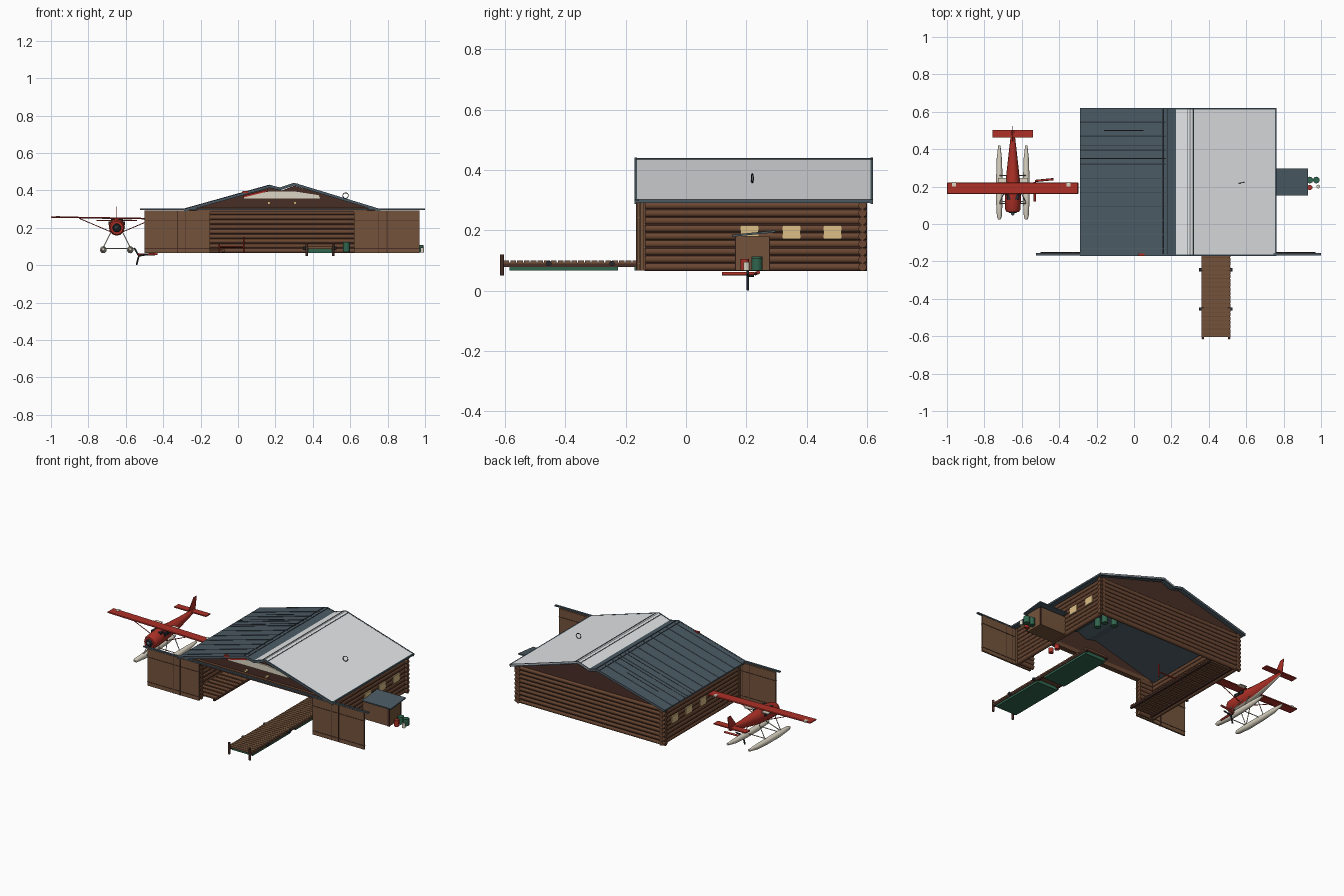
import bpy, bmesh, math
from mathutils import Vector

if "Cube" in bpy.data.objects:
    bpy.data.objects.remove(bpy.data.objects["Cube"])

def mat(name, r, g, b):
    m = bpy.data.materials.new(name)
    m.diffuse_color = (r, g, b, 1)
    m.use_nodes = True
    m.node_tree.nodes["Principled BSDF"].inputs["Base Color"].default_value = m.diffuse_color
    return m

LOG = mat("log_brown", 0.145, 0.063, 0.032)
PLANK = mat("plank_brown", 0.175, 0.088, 0.044)
DARK = mat("dark_brown", 0.065, 0.027, 0.019)
SLATE = mat("slate_metal", 0.070, 0.102, 0.125)
PALE = mat("pale_metal", 0.80, 0.82, 0.83)
RED = mat("red_paint", 0.42, 0.03, 0.02)
GREEN = mat("green_paint", 0.03, 0.13, 0.075)
CREAM = mat("cream_paint", 0.72, 0.67, 0.55)
BLACK = mat("black_metal", 0.02, 0.022, 0.028)
TAN = mat("window_tan", 0.72, 0.52, 0.24)

def finish(name, bm, m, smooth=False):
    bmesh.ops.recalc_face_normals(bm, faces=bm.faces)
    me = bpy.data.meshes.new(name)
    bm.to_mesh(me)
    bm.free()
    me.materials.append(m)
    ob = bpy.data.objects.new(name, me)
    bpy.context.collection.objects.link(ob)
    if smooth:
        bpy.context.view_layer.objects.active = ob
        ob.select_set(True)
        bpy.ops.object.shade_smooth_by_angle(angle=math.radians(50))
        ob.select_set(False)
    return ob

def add_box(bm, x0, x1, y0, y1, z0, z1):
    vs = bmesh.ops.create_cube(bm, size=1)["verts"]
    for v in vs:
        v.co = Vector(((x0, x1)[v.co.x > 0], (y0, y1)[v.co.y > 0], (z0, z1)[v.co.z > 0]))
    return vs

def boxes(name, m, *dims):
    bm = bmesh.new()
    for d in dims:
        add_box(bm, *d)
    return finish(name, bm, m)

def add_rod(bm, a, b, r, n=10):
    a, b = Vector(a), Vector(b)
    vs = bmesh.ops.create_cone(bm, cap_ends=True, segments=n, radius1=r, radius2=r, depth=(b - a).length)["verts"]
    q = (b - a).to_track_quat('Z', 'Y')
    for v in vs:
        v.co = q @ v.co + (a + b) / 2

def rods(name, m, segs, r, n=10):
    bm = bmesh.new()
    for a, b in segs:
        add_rod(bm, a, b, r, n)
    return finish(name, bm, m, True)

def prism(name, m, pts, y0, y1):
    """Extrude an xz outline along y."""
    bm = bmesh.new()
    f = bm.faces.new([bm.verts.new((x, y0, z)) for x, z in pts])
    g = bmesh.ops.extrude_face_region(bm, geom=[f])["geom"]
    for v in g:
        if isinstance(v, bmesh.types.BMVert):
            v.co.y = y1
    return finish(name, bm, m)

def loft(name, m, x, rings, n=12):
    """Elliptical sections along y: (y, z, half width, half height)."""
    bm = bmesh.new()
    loops = [[bm.verts.new((x + w * math.cos(2 * math.pi * i / n), y, z + h * math.sin(2 * math.pi * i / n)))
              for i in range(n)] for y, z, w, h in rings]
    for a, b in zip(loops, loops[1:]):
        for i in range(n):
            bm.faces.new((a[i], a[(i + 1) % n], b[(i + 1) % n], b[i]))
    bm.faces.new(loops[0])
    bm.faces.new(loops[-1])
    return finish(name, bm, m, True)

# Log walls: open front with short returns beside the opening
XL, XR, YF, YB, CX, R = -0.25, 0.72, -0.135, 0.585, 0.235, 0.0135
levels = [0.078 + 0.0255 * i for i in range(9)]
rods("left_log_wall", LOG, [((XL, YF, z), (XL, YB + 0.015, z)) for z in levels], R)
rods("right_log_wall", LOG, [((XR, YF, z), (XR, YB + 0.015, z)) for z in levels], R)
rods("back_log_wall", LOG, [((XL - 0.024, YB, z), (XR + 0.024, YB, z)) for z in levels], R)
rods("front_log_returns", LOG, [s for z in levels for s in
     (((XL, YF, z), (-0.15, YF, z)), ((0.62, YF, z), (XR, YF, z)))], R)
boxes("wall_chinking", DARK, (XL - .008, XL + .008, YF, YB, .068, .29), (XR - .008, XR + .008, YF, YB, .068, .29),
      (XL, XR, YB - .008, YB + .008, .068, .29))
boxes("corner_posts", PLANK, *[(x - .012, x + .012, -.153, -.14, .066, .292) for x in (XL, XR)])
boxes("front_header_beam", LOG, (XL + .03, XR - .03, -.156, YF + .01, .284, .309))

# Gables
gable = [(XL, .29), (XR, .29), (XR, .302), (.30, .425), (CX, .40), (.17, .415), (XL, .302)]
prism("front_gable", DARK, gable, YF - .004, YF + .006)
prism("back_gable", DARK, gable, YB - .006, YB + .006)
prism("gable_board", CREAM, [(.03, .357), (.44, .357), (.43, .375), (.30, .395), (.17, .395), (.04, .37)], -.147, -.139)
prism("gable_trim", RED, [(.03, .372), (.16, .405), (.16, .395), (.03, .362)], -.152, -.146)
rods("gable_lamps", TAN, [((x, -.165, .333), (x, -.147, .333)) for x in (.165, .305)], .008)
boxes("ridge_lamp", RED, (.025, .055, -.171, -.158, .387, .397))

# Roof with a shallow valley between two ridges
roof = [(-.29, .30), (.17, .428), (.225, .415), (.30, .44), (.76, .30)]
for name, m, pts in (("left_roof", SLATE, roof[:3]), ("right_roof", PALE, roof[2:])):
    low = [(x, z - .006) for x, z in reversed(pts)]
    prism(name, m, pts + low, -.165, .62)
prism("roof_lining", SLATE, [(x, z - .0065) for x, z in roof] + [(x, z - .010) for x, z in reversed(roof)], -.16, .615)
for name, y in (("front_fascia", -.17), ("back_fascia", .612)):
    prism(name, SLATE, [(x, z + .001) for x, z in roof] + [(x, z - .014) for x, z in reversed(roof)], y, y + .008)
rods("roof_seams", SLATE, [((-.288, -.13 + .075 * i, .301), (.168, -.13 + .075 * i, .4285)) for i in range(10)], .0025, 6)
rods("roof_seam_lines", BLACK, [((.155, -.16, .4245), (.155, .615, .4245)), ((.18, -.16, .4262), (.18, .615, .4262)),
     ((-.288, .35, .3005), (.168, .35, .428)), ((-.288, .42, .3005), (.168, .42, .428)),
     ((-.16, .50, .3365), (.05, .50, .395))], .0018, 6)
rods("ridge_trim", SLATE, [((x, -.165, z), (x, .62, z)) for x, z in ((.285, .4355), (.318, .4355))], .002, 6)
boxes("right_eave_gutter", SLATE, (.747, .762, -.17, .62, .292, .302))
bpy.ops.mesh.primitive_torus_add(major_radius=.015, minor_radius=.002, major_segments=16, minor_segments=6,
                                 location=(.575, .22, .372), rotation=(math.pi / 2, 0, .2))
bpy.context.object.name = "roof_ring"
bpy.context.object.data.materials.append(BLACK)

# Windows on both long walls
for side, x in (("left", XL - .012), ("right", XR + .012)):
    boxes(side + "_windows", TAN, *[(x - .0045, x + .0045, y, y + .06, .17, .215) for y in (.18, .32, .455)])

# Sliding doors on a rail
boxes("door_rail", SLATE, (-.525, 1.0, -.168, -.156, .296, .304))
for name, a in (("left_door", -.50), ("right_door", .62)):
    w = .35
    boxes(name, PLANK, (a, a + w, -.163, -.153, .066, .292))
    split = a + (.22 if a < 0 else .13)
    boxes(name + "_battens", DARK, *[(a, a + w, -.165, -.151, z, z + .003) for z in (.088, .24)],
          *[(x, x + .003, -.165, -.151, .066, .292) for x in (a + w / 2, split)])

# Dock running in under the roof
boxes("dock_planks", PLANK, *[(.36, .515, -.605 + .0225 * i, -.586 + .0225 * i, .089, .099) for i in range(36)])
boxes("dock_frame", LOG, (.364, .511, -.604, .202, .086, .0925))
boxes("dock_beams", DARK, *[(x, x + .014, -.605, .205, .078, .09) for x in (.362, .499)])
boxes("dock_floats", GREEN, (.365, .51, -.585, -.225, .066, .0855), (.365, .51, -.17, .19, .066, .0855))
rods("dock_posts", DARK, [((x, -.61, .05), (x, -.61, .12)) for x in (.368, .508)], .007)
rods("dock_cleats", BLACK, [((x - .012, y, .09), (x + .012, y, .09)) for x in (.36, .515) for y in (-.455, -.245)], .009)

# Inner walkway along the left wall
boxes("walkway_planks", LOG, *[(-.237, -.07, -.115 + .04 * i, -.085 + .04 * i, .076, .084) for i in range(17)])
boxes("walkway_beams", DARK, *[(x, x + .012, -.12, .57, .067, .077) for x in (-.232, -.085)])

# Lean-to shed with drums beside it
boxes("shed", PLANK, (.73, .91, .165, .277, .067, .18))
boxes("shed_corner_boards", DARK, *[(.90, .914, y, y + .004, .067, .178) for y in (.162, .275)])
bm = bmesh.new()
for v in add_box(bm, .735, .93, .152, .297, .178, .185):
    v.co.z += (v.co.y - .152) * .10
finish("shed_roof", bm, SLATE)
rods("green_drums", GREEN, [((.975, .235, .067), (.975, .235, .108)), ((.94, .235, .067), (.94, .235, .112)),
     ((.64, .51, .07), (.64, .51, .125)), ((.58, .52, .07), (.58, .52, .125)), ((.64, .45, .07), (.64, .45, .125))], .018, 14)
rods("red_drums", RED, [((.94, .195, .067), (.94, .195, .105)), ((.66, .12, .067), (.66, .12, .095)),
     ((.66, .07, .067), (.66, .07, .095))], .014, 14)
rods("cream_can", CREAM, [((.985, .20, .067), (.985, .20, .095))], .010, 12)
# Workshop stand inside
rods("red_stand", RED, [((.03, .25, .067), (.03, .25, .15)), ((-.1, .25, .10), (.03, .25, .10)),
     ((-.1, .25, .067), (-.1, .25, .11)), ((-.1, .25, .10), (-.1, .40, .10))], .004, 8)

# Seaplane
PX = -.648
body = loft("plane_body", RED, PX, [(.065, .20, .034, .036), (.08, .20, .042, .042), (.14, .205, .043, .045), (.20, .21, .041, .046),
            (.27, .21, .034, .038), (.38, .22, .022, .025), (.50, .235, .008, .012)])
body.data.materials.append(CREAM)
for p in body.data.polygons:
    if p.normal.z < -.8 and p.center.y > .1:
        p.material_index = 1
loft("engine_face", BLACK, PX, [(.058, .20, .018, .018), (.067, .20, .025, .025)])
loft("propeller_spinner", SLATE, PX, [(.045, .20, .003, .003), (.052, .20, .009, .009), (.06, .20, .011, .011)])
boxes("windscreen", BLACK, (PX - .032, PX + .032, .13, .158, .232, .246))
boxes("cabin_windows", BLACK, *[(PX - .0435, PX + .0435, y, y + .028, .215, .235) for y in (.155, .19)])

bm = bmesh.new()
for v in add_box(bm, -1.0, -.298, .16, .222, .248, .256):
    v.co.z -= (v.co.x - PX) * .016
bmesh.ops.bevel(bm, geom=[e for e in bm.edges], offset=.003, segments=1, affect='EDGES')
finish("plane_wing", bm, RED)
boxes("wing_tip_marks", CREAM, (-.972, -.952, .20, .224, .254, .2625), (-.36, -.34, .20, .224, .246, .2535))
boxes("tail_wing", RED, (PX - .108, PX + .108, .462, .503, .236, .243))
bm = bmesh.new()
for v in add_box(bm, PX - .0015, PX + .0015, .43, .51, .23, .315):
    if v.co.z > .3:
        v.co.y = .495 if v.co.y < .47 else .523
finish("tail_fin", bm, RED)

# Floats and struts, mirrored about the body
struts, braces = [], []
for s in (-1, 1):
    x = PX + s * .072
    loft("left_float" if s < 0 else "right_float", CREAM, x, [(.025, .086, .007, .007), (.04, .085, .013, .013),
         (.13, .083, .018, .019), (.25, .083, .017, .018), (.35, .086, .014, .015), (.42, .092, .006, .007)])
    for y in (.11, .26):
        struts.append(((x, y, .095), (PX + s * .03, y, .18)))
    struts.append(((x, .11, .095), (PX + s * .03, .20, .18)))
    braces.append(((PX + s * .035, .18, .18), (PX + s * .20, .18, .25)))
rods("float_struts", CREAM, struts, .0024, 8)
rods("float_spreaders", CREAM, [((PX - .072, y, .09), (PX + .072, y, .09)) for y in (.12, .235)], .0025, 8)
rods("wing_braces", RED, braces, .0022, 8)
boxes("wing_flaps", CREAM, (PX - .08, PX - .035, .222, .245, .247, .252), (PX + .035, PX + .08, .222, .245, .244, .249))

# Spare engine leg with three-bladed propeller
rods("spare_engine", RED, [((-.53, .23, .056), (-.43, .24, .06)), ((-.53, .12, .056), (-.53, .225, .056))], .006, 8)
hub = Vector((-.53, .205, .05))
rods("spare_propeller", BLACK, [(hub, hub + .05 * Vector((math.sin(t), 0, math.cos(t))))
     for t in (math.radians(a) for a in (80, 195, 330))] + [(hub, hub + Vector((0, .02, 0)))], .0045, 8)
